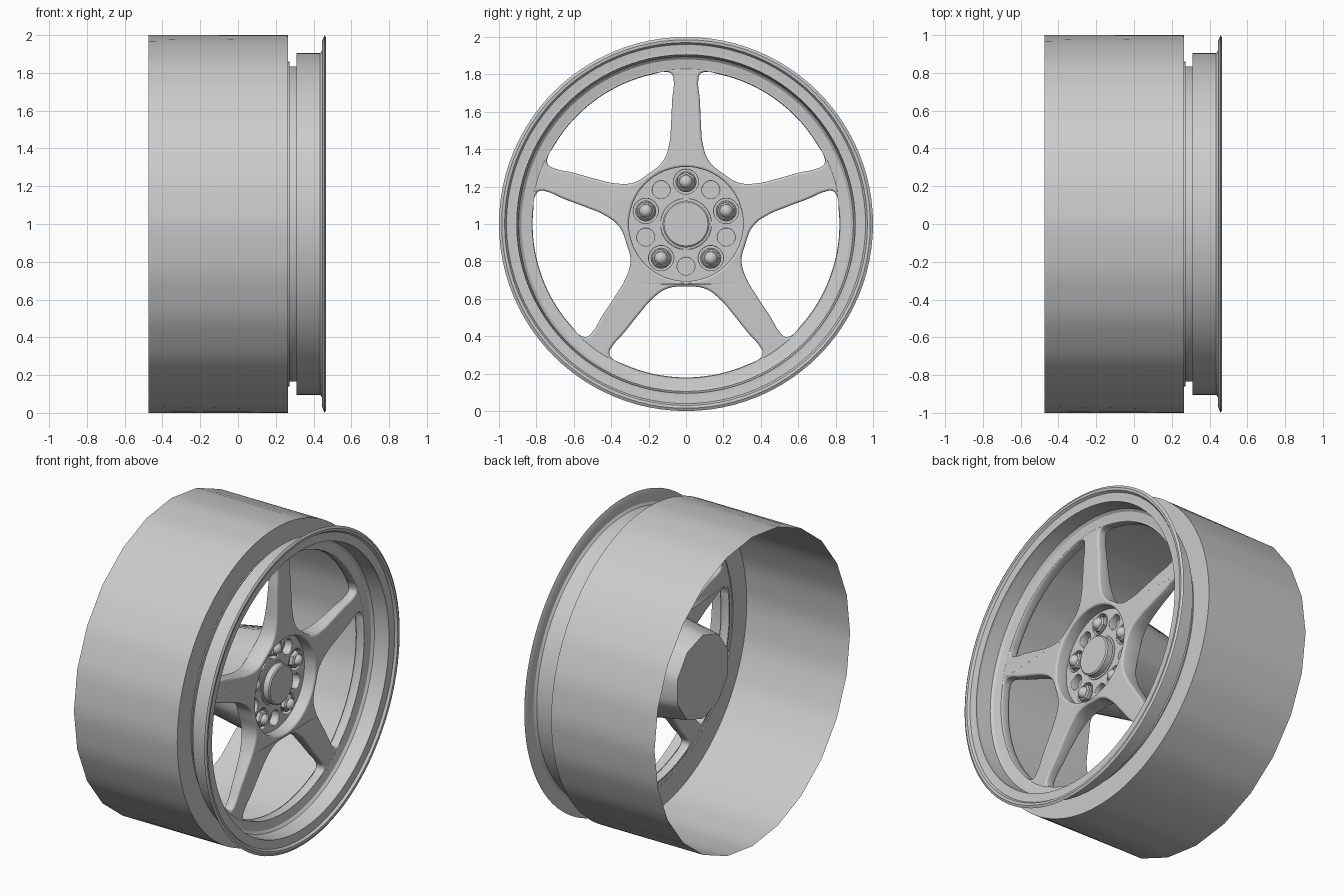
import bpy, bmesh
from math import sin, cos, pi, radians, hypot, atan2
from mathutils import Matrix, Vector

if "Cube" in bpy.data.objects:
    bpy.data.objects.remove(bpy.data.objects["Cube"])

grey = bpy.data.materials.new("wheel grey")
grey.use_nodes = True
grey.diffuse_color = (0.6, 0.6, 0.6, 1)
grey.node_tree.nodes["Principled BSDF"].inputs["Base Color"].default_value = (0.6, 0.6, 0.6, 1)

# Axle frame: local z runs along world x, local x along y, local y along z
AXLE = Matrix(((0, 0, 1, 0), (1, 0, 0, 0), (0, 1, 0, 1), (0, 0, 0, 1)))


def finish(name, mesh, angle=30):
    ob = bpy.data.objects.new(name, mesh)
    bpy.context.collection.objects.link(ob)
    mesh.transform(AXLE)
    mesh.materials.clear()
    mesh.materials.append(grey)
    bpy.ops.object.select_all(action="DESELECT")
    ob.select_set(True)
    bpy.context.view_layer.objects.active = ob
    bpy.ops.object.shade_smooth_by_angle(angle=radians(angle))
    return ob


def lathe(name, profile, steps=96, centre=(0, 0), start=pi / 2, angle=30):
    """Turn (depth, radius[, sides]) points; sides flattens that ring to a polygon."""
    bm = bmesh.new()
    rings = []
    for depth, radius, *sides in profile:
        ring = []
        for i in range(steps):
            a = 2 * pi * i / steps
            r = radius
            if sides:
                half = pi / sides[0]
                r *= cos(half) / cos(a % (2 * half) - half)
            ring.append(bm.verts.new((centre[0] + r * cos(a + start),
                                      centre[1] + r * sin(a + start), depth)))
        rings.append(ring)
    for a, b in zip(rings, rings[1:]):
        for i in range(steps):
            j = (i + 1) % steps
            bm.faces.new((a[i], a[j], b[j], b[i]))
    bmesh.ops.remove_doubles(bm, verts=bm.verts, dist=1e-5)
    bmesh.ops.recalc_face_normals(bm, faces=bm.faces)
    mesh = bpy.data.meshes.new(name)
    bm.to_mesh(mesh)
    bm.free()
    return finish(name, mesh, angle)


def circle(radius, centre=(0, 0), n=24):
    return [(centre[0] + radius * cos(2 * pi * i / n),
             centre[1] + radius * sin(2 * pi * i / n)) for i in range(n)]


def plate(name, outlines, back, front, bevel, shape=None):
    """Filled outline with holes, given thickness and rounded edges."""
    curve = bpy.data.curves.new(name, "CURVE")
    curve.dimensions = "2D"
    curve.fill_mode = "BOTH"
    curve.resolution_u = 5
    curve.extrude = (front - back) / 2 - bevel
    curve.bevel_depth = bevel
    curve.bevel_resolution = 2
    curve.offset = -bevel
    for points in outlines:
        spline = curve.splines.new("BEZIER")
        spline.bezier_points.add(len(points) - 1)
        spline.use_cyclic_u = True
        for bp, (x, y) in zip(spline.bezier_points, points):
            bp.co = (x, y, 0)
            bp.handle_left_type = bp.handle_right_type = "AUTO"
    temp = bpy.data.objects.new(name + "_curve", curve)
    bpy.context.collection.objects.link(temp)
    deps = bpy.context.evaluated_depsgraph_get()
    mesh = bpy.data.meshes.new_from_object(temp.evaluated_get(deps))
    bpy.data.objects.remove(temp)
    bpy.data.curves.remove(curve)
    mesh.transform(Matrix.Translation((0, 0, (front + back) / 2)))
    if shape:
        for v in mesh.vertices:
            shape(v)
    return finish(name, mesh, 40)


# Open barrel with coarse rear edge and a front shoulder
lathe("barrel", [(-.475, 1, 24), (.265, 1), (.265, .86), (.272, .86), (.272, .83)])

# Outer lip and stepped flange
lathe("rim_lip", [(.31, .825), (.31, .905), (.448, .905), (.446, .97), (.458, 1),
                  (.467, .985), (.465, .97), (.45, .96), (.447, .92), (.435, .905),
                  (.35, .895), (.336, .88), (.33, .845), (.326, .825)])

# Window outline between two spokes, mirrored about its own axis
side = [(.1, .345), (.18, .40), (.25, .48), (.33, .58), (.395, .655), (.41, .69), (.393, .72)]
arc = [(.82 * sin(radians(a)), .82 * cos(radians(a))) for a in (24, 16, 8)]
half = side + arc
window = [(0, .335)] + half + [(0, .82)] + [(-x, y) for x, y in reversed(half)]


def turn(points, a):
    return [(x * cos(a) - y * sin(a), x * sin(a) + y * cos(a)) for x, y in points]


def deepen(v):
    # thicker toward the hub at the rear
    inner = max(0, (.8 - hypot(v.co.x, v.co.y)) / .5)
    v.co.z += .012 * inner if v.co.z > .297 else -.05 * inner ** 2


windows = [turn(window, pi + 2 * pi * k / 5) for k in range(5)]
plate("spokes", [circle(.835, n=48), circle(.305)] + windows, .267, .328, .012, deepen)

# Recessed hub face with ten bolt holes
holes = []
for k in range(10):
    a = pi / 2 + k * pi / 5
    spot = (.226 * cos(a), .226 * sin(a))
    holes.append((spot, k % 2 == 0))
plate("hub_face", [circle(.308)] + [circle(.066 if nut else .047, s, 12) for s, nut in holes],
      .2, .262, .004)

# Rear hub, tapering to a coarse polygon
lathe("rear_hub", [(-.12, 0), (-.12, .27, 10), (.25, .33)], steps=60)
lathe("hole_floor", [(.21, 0), (.21, .305)], steps=48)

# Centre cap
lathe("centre_cap", [(.255, .14), (.266, .136), (.268, .125), (.305, .125), (.312, .117), (.312, 0)],
      steps=48)

# Wheel nuts: washer, hexagon and domed tip
for n, (spot, nut) in enumerate(holes):
    if not nut:
        continue
    a = atan2(spot[1], spot[0])
    lathe(f"nut_washer_{n // 2}", [(.21, .056), (.245, .056), (.25, .05), (.25, 0)], 24, spot)
    lathe(f"nut_hexagon_{n // 2}", [(.245, .052), (.272, .052), (.279, .042), (.279, 0)], 6, spot, a)
    dome = [(.275 + .033 * sin(t * pi / 10), .036 * cos(t * pi / 10)) for t in range(6)]
    lathe(f"nut_dome_{n // 2}", dome, 20, spot)
